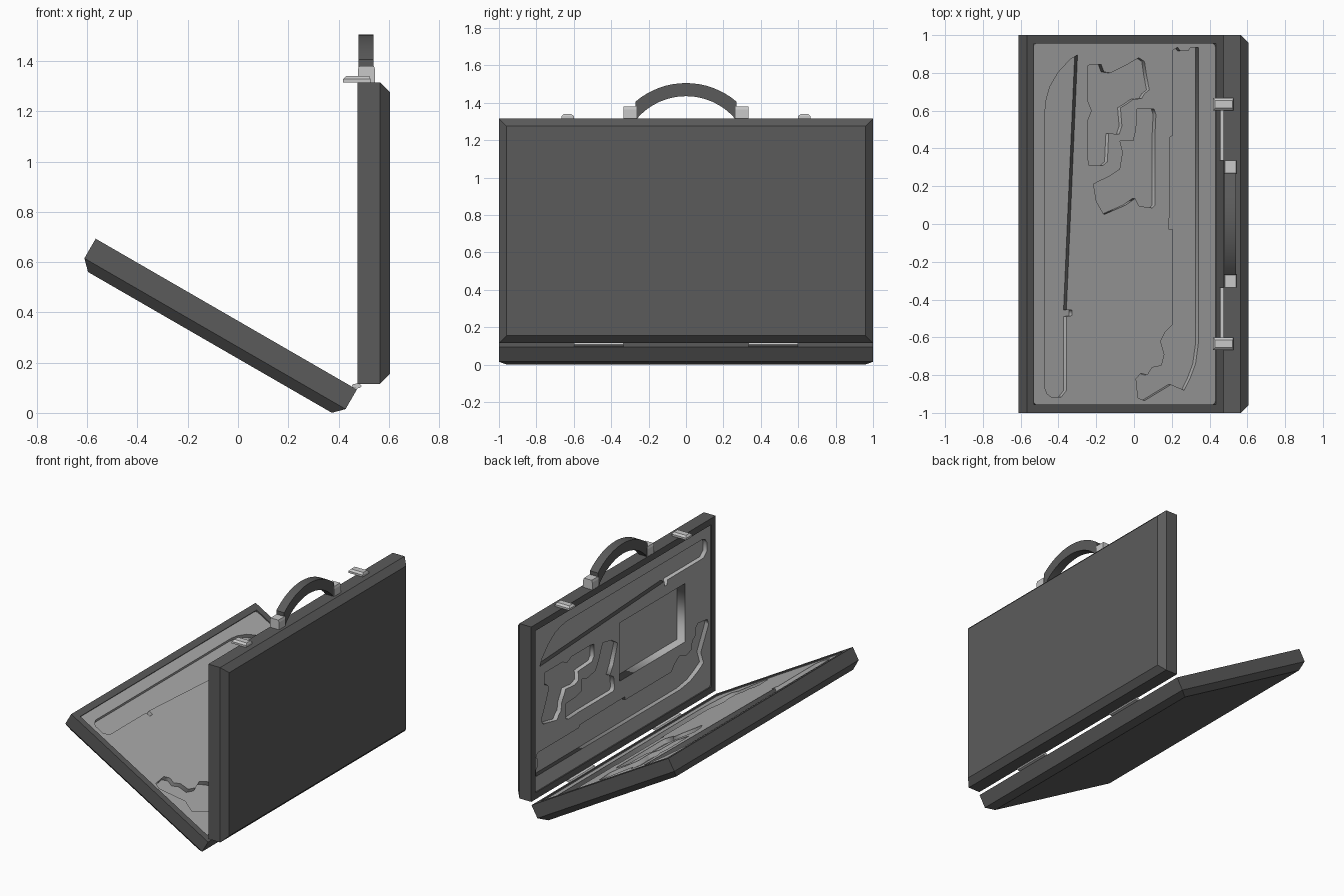
import bpy, bmesh, math
from mathutils import Matrix, Vector

cube = bpy.data.objects.get("Cube")
if cube:
    bpy.data.objects.remove(cube, do_unlink=True)


def material(name, v):
    m = bpy.data.materials.new(name)
    m.use_nodes = True
    m.diffuse_color = (v, v, v, 1)
    bsdf = next(n for n in m.node_tree.nodes if n.type == 'BSDF_PRINCIPLED')
    bsdf.inputs["Base Color"].default_value = (v, v, v, 1)
    return m


SHELL = material("dark grey shell", 0.105)
FOAM = material("mid grey foam", 0.42)
METAL = material("light grey metal", 0.58)

L, HALF, DEPTH = 1.2, 1.0, 0.13      # case half: length, half width, thickness
BEVEL, RIM = 0.04, 0.044
TILT = math.radians(30)
HINGE_X, HINGE_Z = 0.473, 0.093


def finish(name, bm, mat, matrix=Matrix()):
    bmesh.ops.remove_doubles(bm, verts=bm.verts, dist=1e-5)
    bmesh.ops.recalc_face_normals(bm, faces=bm.faces)
    me = bpy.data.meshes.new(name)
    bm.to_mesh(me)
    bm.free()
    me.materials.clear()
    me.materials.append(mat)
    ob = bpy.data.objects.new(name, me)
    ob.matrix_world = matrix
    bpy.context.collection.objects.link(ob)
    return ob


def loft(name, rings, mat, matrix=Matrix(), loop=False):
    """Skin a list of equal-length rings; cap both ends unless looped."""
    bm = bmesh.new()
    vs = [[bm.verts.new(p) for p in r] for r in rings]
    n = len(vs[0])
    for a, b in zip(vs, vs[1:]):
        for i in range(n):
            bm.faces.new((a[i], a[(i + 1) % n], b[(i + 1) % n], b[i]))
    bm.faces.new(vs[0])
    bm.faces.new(vs[-1])
    return finish(name, bm, mat, matrix)


def rect(x0, x1, y0, y1, z):
    return [(x0, y0, z), (x1, y0, z), (x1, y1, z), (x0, y1, z)]


def slab(name, outlines, d0, d1, mat, matrix):
    """Plate between depths d0 and d1; the first outline is filled, others are holes."""
    cu = bpy.data.curves.new(name, 'CURVE')
    cu.dimensions, cu.fill_mode, cu.extrude = '2D', 'BOTH', (d1 - d0) / 2
    for pts in outlines:
        sp = cu.splines.new('POLY')
        sp.points.add(len(pts) - 1)
        for p, (x, y) in zip(sp.points, pts):
            p.co = (x, y, 0, 1)
        sp.use_cyclic_u = True
    tmp = bpy.data.objects.new(name + "_profile", cu)
    bpy.context.collection.objects.link(tmp)
    dg = bpy.context.evaluated_depsgraph_get()
    me = bpy.data.meshes.new_from_object(tmp.evaluated_get(dg))
    bm = bmesh.new()
    bm.from_mesh(me)
    bpy.data.objects.remove(tmp, do_unlink=True)
    bpy.data.curves.remove(cu)
    bpy.data.meshes.remove(me)
    bmesh.ops.translate(bm, verts=bm.verts, vec=(0, 0, -(d0 + d1) / 2))
    return finish(name, bm, mat, matrix)


def rounded(x0, x1, y0, y1, r):
    pts = []
    for k, (cx, cy) in enumerate([(x1 - r, y1 - r), (x0 + r, y1 - r),
                                  (x0 + r, y0 + r), (x1 - r, y0 + r)]):
        for i in range(5):
            a = math.radians(90 * k + 22.5 * i)
            pts.append((cx + r * math.cos(a), cy + r * math.sin(a)))
    return pts


# Foam recess outlines, as plan positions (x, y) over the tilted half
long_strip = [(-.295, .895), (-.335, .87), (-.395, .805), (-.44, .73), (-.46, .66),
              (-.467, .60), (-.467, -.87), (-.455, -.90), (-.435, -.915), (-.38, -.915),
              (-.353, -.88), (-.353, -.49), (-.325, -.485), (-.325, -.455), (-.354, -.455)]
upper_recess = [(-.24, .84), (-.17, .845), (-.155, .805), (-.12, .80), (-.03, .845),
                (.03, .88), (.06, .86), (.07, .79), (.085, .71), (.06, .69), (.045, .665),
                (0, .66), (-.035, .635), (-.068, .615), (-.06, .52), (-.075, .475),
                (-.13, .48), (-.137, .33), (-.16, .31), (-.235, .31), (-.24, .35),
                (-.24, .55), (-.22, .60), (-.24, .65)]
lower_recess = [(.02, .61), (.11, .61), (.12, .58), (.115, .47), (.115, .10), (.10, .085),
                (.03, .095), (.01, .135), (-.04, .10), (-.155, .05), (-.195, .12),
                (-.21, .21), (-.185, .225), (-.13, .25), (-.07, .29), (-.055, .38),
                (-.07, .44), (0, .44), (.015, .50)]
large_recess = [(.21, .92), (.235, .935), (.25, .915), (.29, .915), (.305, .935),
                (.345, .935), (.345, -.63), (.33, -.74), (.30, -.82), (.27, -.88),
                (.20, -.85), (.06, -.935), (.025, -.92), (.015, -.82), (.04, -.79),
                (.075, -.80), (.10, -.76), (.15, -.75), (.165, -.69), (.145, -.62),
                (.17, -.57), (.21, -.53), (.21, -.03), (.19, -.03), (.195, .46), (.21, .47)]
recesses = [long_strip, upper_recess, lower_recess, large_recess]


def case_half(prefix, matrix, side, pockets):
    # Shell with a bevelled back and an open tray
    def ring(i, d):
        return rect(i, L - i, -HALF + i, HALF - i, -d)
    loft(prefix + "_shell", [ring(BEVEL, DEPTH), ring(0, DEPTH - BEVEL), ring(0, 0),
                             ring(RIM, 0), ring(RIM, 0.1)], SHELL, matrix)
    # Foam in three layers: cut, deep-cut and solid
    edge = rounded(RIM, L - RIM, -HALF + RIM, HALF - RIM, 0.02)
    cuts = [[((HINGE_X - x) / math.cos(TILT), y * side) for x, y in o] for o in recesses]
    slab(prefix + "_foam_top", [edge] + cuts + pockets, .008, .038, FOAM, matrix)
    slab(prefix + "_foam_middle", [edge] + pockets, .038, .07, FOAM, matrix)
    slab(prefix + "_foam_base", [edge], .07, .1, FOAM, matrix)


def frame(along, normal, origin):
    u, n = Vector(along), Vector(normal)
    m = Matrix((u, n.cross(u), n)).transposed().to_4x4()
    m.translation = origin
    return m


c, s = math.cos(TILT), math.sin(TILT)
case_half("upright", frame((0, 0, 1), (-1, 0, 0), (.475, 0, .115)), 1,
          [[(.455, -.68), (.855, -.68), (.855, .03), (.455, .03)]])
case_half("tilted", frame((-c, 0, s), (s, 0, c), (HINGE_X, 0, HINGE_Z)), -1, [])

# Carry handle: arched grip
TOP = 1.315
arch = []
span = math.asin(.27 / .417)
for i in range(17):
    a = -span + 2 * span * i / 16
    y = .417 * math.sin(a)
    zo = 1.088 + .417 * math.cos(a)
    zi = 1.088 + math.sqrt(.347 ** 2 - y * y)
    arch.append([(.48, y, zi), (.54, y, zi), (.54, y, zo), (.48, y, zo)])
handle = loft("handle_grip", arch, SHELL)
bpy.context.view_layer.objects.active = handle
handle.select_set(True)
bpy.ops.object.shade_smooth_by_angle(angle=math.radians(30))
handle.select_set(False)

for sgn, name in ((1, "left"), (-1, "right")):
    # Handle mounts
    ys = sorted((sgn * .265, sgn * .335))
    loft(name + "_handle_mount", [rect(.477, .546, *ys, TOP), rect(.477, .546, *ys, 1.365),
                                  rect(.482, .541, *ys, 1.38)], METAL)
    # Latches
    y = sgn * .633
    loft(name + "_latch", [rect(.418, .527, y - .033, y + .033, TOP),
                           rect(.418, .527, y - .033, y + .033, 1.328),
                           rect(.43, .522, y - .02, y + .02, 1.34)], METAL)
    # Hinge barrels bridging the two halves
    y0, y1 = sgn * .335, sgn * .6
    barrel = [[(.472 + .02 * math.cos(math.radians(a)), yy,
                .107 + .010 * math.sin(math.radians(a))) for a in range(0, 360, 45)]
              for yy in (y0, y1)]
    loft(name + "_hinge", barrel, METAL)
